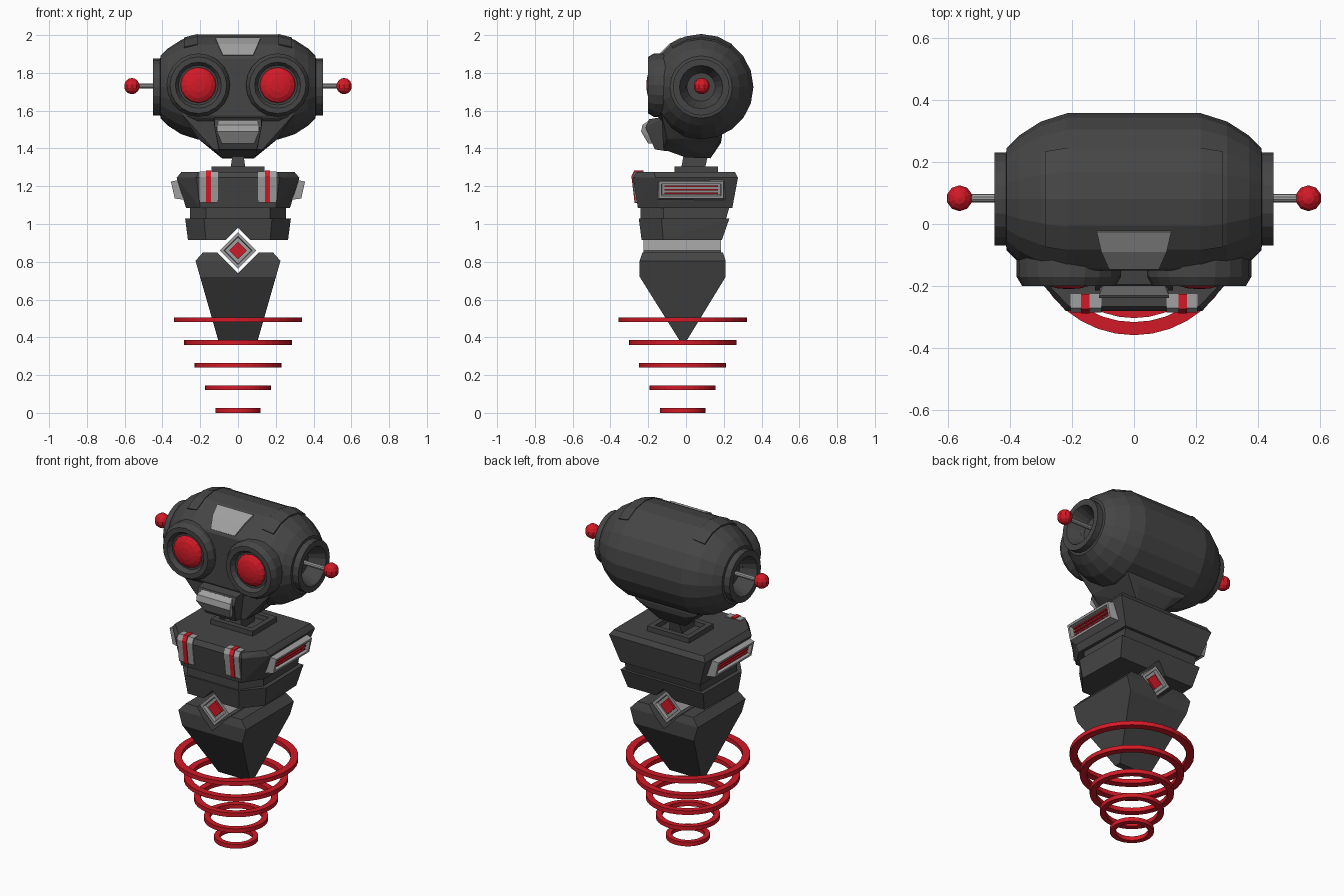
import bpy, bmesh, math
from mathutils import Vector, Matrix

if "Cube" in bpy.data.objects:
    bpy.data.objects.remove(bpy.data.objects["Cube"])


def material(name, c):
    m = bpy.data.materials.new(name)
    m.diffuse_color = (*c, 1)
    m.use_nodes = True
    m.node_tree.nodes["Principled BSDF"].inputs["Base Color"].default_value = m.diffuse_color
    return m


DARK = material("dark_grey", (0.06, 0.06, 0.06))
LIGHT = material("light_grey", (0.35, 0.35, 0.35))
RED = material("red", (0.65, 0.01, 0.02))


def finish(name, bm, mat):
    bmesh.ops.recalc_face_normals(bm, faces=bm.faces)
    me = bpy.data.meshes.new(name)
    bm.to_mesh(me)
    bm.free()
    me.materials.append(mat)
    ob = bpy.data.objects.new(name, me)
    bpy.context.collection.objects.link(ob)
    return ob


def hull(name, pts, mat=DARK, mirror=False, recess=()):
    """Convex solid; recess = (normal, border, depth) sunk panels."""
    pts = list(pts)
    if mirror:
        pts += [(-x, y, z) for x, y, z in pts]
    bm = bmesh.new()
    for p in pts:
        bm.verts.new(p)
    bmesh.ops.convex_hull(bm, input=bm.verts)
    bmesh.ops.delete(bm, geom=[v for v in bm.verts if not v.link_faces], context='VERTS')
    bmesh.ops.dissolve_limit(bm, angle_limit=0.01, verts=bm.verts, edges=bm.edges)
    bmesh.ops.recalc_face_normals(bm, faces=bm.faces)
    for n, border, depth in recess:
        bm.normal_update()
        f = max(bm.faces, key=lambda f: f.normal.dot(Vector(n)))
        bmesh.ops.inset_region(bm, faces=[f], thickness=border)
        bmesh.ops.inset_region(bm, faces=[f], thickness=0.004, depth=-depth)
    return finish(name, bm, mat)


def box(name, a, b, mat=DARK, recess=()):
    return hull(name, [(x, y, z) for x in (a[0], b[0]) for y in (a[1], b[1]) for z in (a[2], b[2])],
                mat, recess=recess)


def lathe(name, prof, loc, axis, segs, mat=DARK, closed=False, cut_y=None):
    """Spin (radius, height) points about an axis."""
    bm = bmesh.new()
    rings = [[bm.verts.new((r * math.cos(2 * math.pi * i / segs), r * math.sin(2 * math.pi * i / segs), h))
              for i in range(segs)] for r, h in prof]
    pairs = list(zip(rings, rings[1:])) + ([(rings[-1], rings[0])] if closed else [])
    for a, b in pairs:
        for i in range(segs):
            j = (i + 1) % segs
            bm.faces.new((a[i], a[j], b[j], b[i]))
    bmesh.ops.remove_doubles(bm, verts=bm.verts, dist=1e-5)
    rot = Vector(axis).to_track_quat('Z', 'Y').to_matrix().to_4x4()
    bm.transform(Matrix.Translation(loc) @ rot)
    if cut_y is not None:
        bmesh.ops.bisect_plane(bm, geom=bm.verts[:] + bm.edges[:] + bm.faces[:],
                               plane_co=(0, cut_y, 0), plane_no=(0, -1, 0), clear_outer=True)
        bmesh.ops.holes_fill(bm, edges=[e for e in bm.edges if e.is_boundary])
    return finish(name, bm, mat)


def ball(name, loc, scale, mat, u=16, v=10, axis=(0, 0, 1)):
    bm = bmesh.new()
    bmesh.ops.create_uvsphere(bm, u_segments=u, v_segments=v, radius=1)
    rot = Vector(axis).to_track_quat('Z', 'Y').to_matrix().to_4x4()
    bm.transform(Matrix.Translation(loc) @ rot @ Matrix.Diagonal((*scale, 1)))
    return finish(name, bm, mat)


def diamond(name, half, y0, y1, mat, recess=()):
    zc = 0.86
    return hull(name, [(x, y, zc + z) for y in (y0, y1)
                       for x, z in ((half, 0), (-half, 0), (0, half), (0, -half))], mat, recess=recess)


# Spring-like hover rings
for i in range(5):
    r, z = 0.12 + 0.055 * i, 0.12 * i
    w = 0.03 + 0.003 * i
    lathe(f"hover_ring_{i + 1}", [(r, z), (r, z + 0.025), (r - w, z + 0.025), (r - w, z)],
          (0, -0.018, 0), (0, 0, 1), 36, RED, closed=True)


# Tapered hip and lower chest, notched around the diamond buckle
def tiers(name, rows):
    return hull(name, [(x, y, z) for z, plan in rows for x, y in plan], DARK, mirror=True)


hip = tiers("hip", [(0.85, [(0.185, -0.23), (0.185, 0.195)]), (0.805, [(0.225, -0.245), (0.225, 0.21)]),
                    (0.72, [(0.2, -0.245), (0.2, 0.21)]), (0.385, [(0.105, -0.035), (0.105, 0.005)])])
chest = tiers("lower_chest", [(1.03, [(0.18, -0.25), (0.28, -0.13), (0.275, 0.23)]),
                              (0.915, [(0.17, -0.235), (0.265, -0.12), (0.255, 0.19)])])
cutter = diamond("notch_cutter", 0.12, -0.5, 0.5, DARK)
for ob in (hip, chest):
    m = ob.modifiers.new("notch", 'BOOLEAN')
    m.operation, m.object, m.solver = 'DIFFERENCE', cutter, 'EXACT'
    dg = bpy.context.evaluated_depsgraph_get()
    me = bpy.data.meshes.new_from_object(ob.evaluated_get(dg))
    ob.modifiers.clear()
    ob.data = me
bpy.data.objects.remove(cutter)
diamond("buckle", 0.097, -0.225, 0.185, LIGHT,
        recess=[((0, -1, 0), 0.022, 0.02), ((0, 1, 0), 0.022, 0.02)])
diamond("buckle_gem", 0.047, -0.218, 0.178, RED)

# Waist band and upper chest
tiers("waist_band", [(1.09, [(0.17, -0.24), (0.255, -0.12), (0.25, 0.23)]),
                     (1.02, [(0.17, -0.24), (0.255, -0.12), (0.25, 0.21)])])
tiers("upper_chest", [(1.275, [(0.21, -0.265), (0.3, -0.17), (0.3, 0.26)]),
                      (1.245, [(0.22, -0.28), (0.325, -0.16), (0.32, 0.275)]),
                      (1.085, [(0.2, -0.255), (0.275, -0.14), (0.265, 0.245)])])

for s, side in ((-1, "left"), (1, "right")):
    # Chest badges that wrap over the top edge
    for nm, x0, x1, g, mat in (("badge", 0.105, 0.205, 0.0, LIGHT), ("badge_stripe", 0.143, 0.17, 0.004, RED)):
        yz = [(-0.225, 1.279 + g), (-0.27 - g, 1.279 + g), (-0.285 - g, 1.25 + g),
              (-0.268 - g, 1.115 - g), (-0.225, 1.115 - g)]
        hull(f"{side}_{nm}", [(s * x, y, z) for x in (x0, x1) for y, z in yz], mat)
    # Side vents with red slats
    hull(f"{side}_vent_frame",
         [(s * x, y, z) for x, z, d in ((0.355, 1.225, 0.012), (0.335, 1.135, 0.012), (0.27, 1.24, 0), (0.26, 1.125, 0))
          for y in (-0.155 + d, 0.21 - d)], LIGHT, recess=[((s, 0, -0.2), 0.018, 0.025)])
    for k in range(3):
        z = 1.162 + k * 0.019
        xo = 0.322 + (z - 1.135) * 0.22
        box(f"{side}_vent_slat_{k + 1}", (s * (xo - 0.03), -0.115, z - 0.004), (s * xo, 0.17, z + 0.004), RED)

# Neck and its sunken collar
box("neck_collar", (-0.14, -0.06, 1.265), (0.14, 0.17, 1.305), recess=[((0, 0, 1), 0.045, 0.025)])
hull("neck", [(0.042, -0.03, 1.27), (0.042, 0.095, 1.27), (0.028, -0.01, 1.38), (0.028, 0.12, 1.38)], mirror=True)

# Barrel head with hollow ear cups and a flat face
HC = Vector((0, 0.08, 1.725))
half = [(0, 0.36), (0.075, 0.36), (0.115, 0.45), (0.15, 0.45), (0.15, 0.412), (0.165, 0.41),
        (0.205, 0.37), (0.25, 0.3), (0.277, 0.215)]
lathe("head", half + [(r, -h) for r, h in reversed(half)], HC, (1, 0, 0), 20, cut_y=-0.15)


def on_head(x, r, deg):
    a = math.radians(deg)
    return (x, HC.y - r * math.cos(a), HC.z + r * math.sin(a))


hull("forehead_plate", [on_head(x, r, d) for x, d in ((0.12, 68), (0.105, 53), (0.08, 37))
                        for r in (0.284, 0.25)], LIGHT, mirror=True)
for s, side in ((-1, "left"), (1, "right")):
    hull(f"{side}_head_strip", [on_head(s * x, r + k, 54 + 18 * i) for i in range(5)
                                for x, r in ((0.215, 0.281), (0.287, 0.262)) for k in (0, -0.03)])
    # Eyes
    lathe(f"{side}_eye_socket", [(0, 0), (0.168, 0), (0.168, 0.17), (0.15, 0.2), (0.122, 0.2),
                                 (0.105, 0.175), (0, 0.175)], (s * 0.21, 0, 1.735), (0, -1, 0), 20)
    ball(f"{side}_eye_lens", (s * 0.21, -0.172, 1.735), (0.096, 0.096, 0.038), RED, 16, 8, (0, -1, 0))
    # Antennae
    lathe(f"{side}_antenna_rod", [(0, 0.34), (0.014, 0.34), (0.014, 0.54), (0, 0.54)],
          (0, 0.083, 1.73), (s, 0, 0), 10, LIGHT)
    ball(f"{side}_antenna_tip", (s * 0.562, 0.083, 1.73), (0.043,) * 3, RED, 10, 7)

# Jaw, muzzle and mouth plate
hull("jaw", [(0.3, -0.13, 1.585), (0.27, 0.19, 1.56), (0.21, -0.1, 1.45), (0.2, 0.19, 1.46), (0.13, -0.12, 1.395),
             (0.12, 0.185, 1.43), (0.085, 0.0, 1.352), (0.085, 0.13, 1.348)], mirror=True)
hull("muzzle", [(0.13, -0.1, 1.57), (0.125, -0.195, 1.555), (0.125, -0.215, 1.51), (0.1, -0.165, 1.395),
                (0.1, -0.1, 1.385)], mirror=True)
hull("mouth_plate", [(0.1, -0.2, 1.545), (0.112, -0.23, 1.525), (0.112, -0.238, 1.49), (0.085, -0.2, 1.425),
                     (0.085, -0.15, 1.425), (0.1, -0.15, 1.54)], LIGHT, mirror=True)
